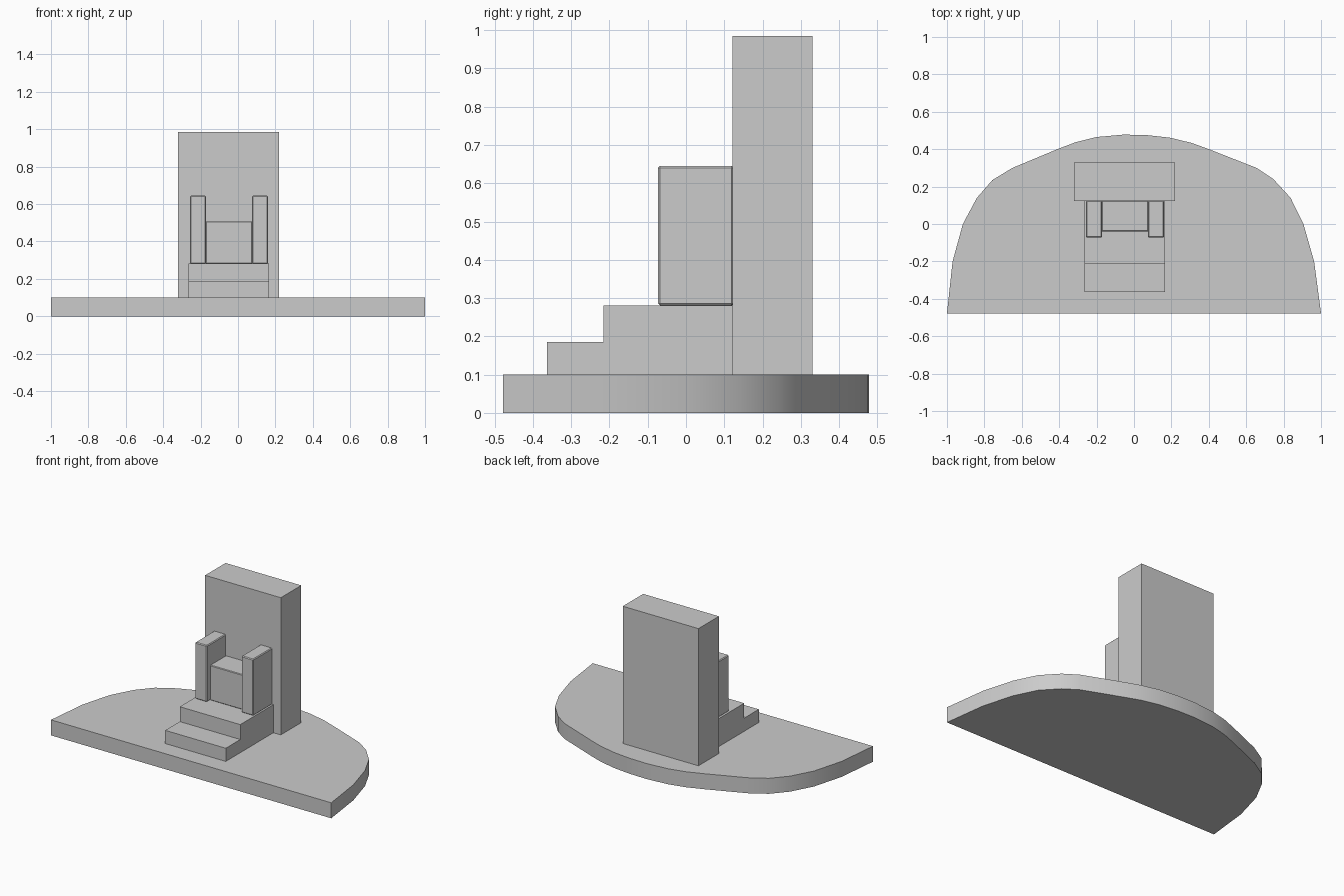
import bpy, bmesh

if "Cube" in bpy.data.objects:
    bpy.data.objects.remove(bpy.data.objects["Cube"])


def finish(name, bm):
    bmesh.ops.recalc_face_normals(bm, faces=bm.faces)
    mesh = bpy.data.meshes.new(name)
    bm.to_mesh(mesh)
    bm.free()
    obj = bpy.data.objects.new(name, mesh)
    bpy.context.collection.objects.link(obj)
    return obj


def prism(name, profile, z0, z1):
    bm = bmesh.new()
    face = bm.faces.new([bm.verts.new((x, y, z0)) for x, y in profile])
    top = bmesh.ops.extrude_face_region(bm, geom=[face], use_keep_orig=True)
    for v in top["geom"]:
        if isinstance(v, bmesh.types.BMVert):
            v.co.z = z1
    return finish(name, bm)


def box(name, x, y, z, bevel=0.0):
    obj = prism(name, [(x[0], y[0]), (x[1], y[0]), (x[1], y[1]), (x[0], y[1])], *z)
    if bevel:
        mod = obj.modifiers.new("edge_chamfer", "BEVEL")
        mod.width = bevel
        mod.segments = 1
    return obj


# Rounded platform with a straight front edge
outline = [(-1, -.478), (1, -.478), (.963, -.2), (.906, 0), (.837, .14),
           (.745, .24), (.655, .30), (.40, .40), (.31, .433), (.195, .461),
           (.07, .475), (-.055, .478), (-.20, .465), (-.31, .438), (-.41, .40),
           (-.65, .30), (-.757, .235), (-.84, .14), (-.915, 0), (-.97, -.2)]
base = prism("platform", outline, 0, 0.1)
for poly in base.data.polygons:
    poly.use_smooth = abs(poly.normal.z) < 0.5 and poly.normal.y > -0.9
for edge in base.data.edges:
    a, b = (base.data.vertices[i].co for i in edge.vertices)
    # Rims and the two front corners stay sharp
    edge.use_edge_sharp = abs(a.z - b.z) < 1e-4 or a.y < -0.47

# Tall back slab
box("back_slab", (-.32, .22), (.122, .33), (.1, .985))

# Two steps in front of the slab
box("lower_step", (-.265, .167), (-.363, .122), (.1, .185))
box("upper_step", (-.265, .167), (-.215, .122), (.185, .281))

# Armrests and seat block, with slightly chamfered edges
for side, x0 in (("left", -.256), ("right", .075)):
    box(side + "_armrest", (x0, x0 + .085), (-.073, .124), (.281, .645), .005)
box("seat", (-.173, .077), (-.04, .124), (.281, .507), .004)
